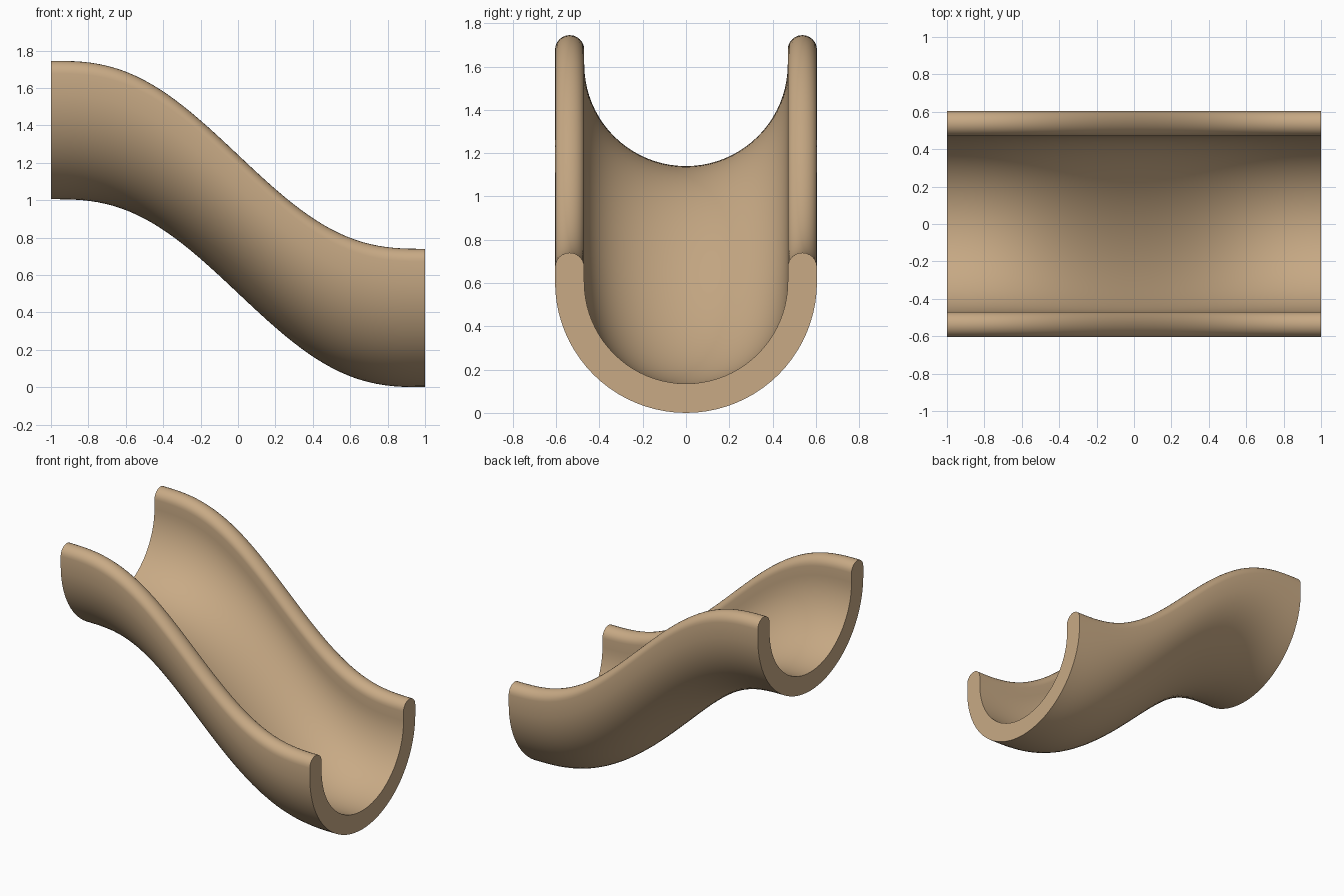
import bpy, bmesh, math

if "Cube" in bpy.data.objects:
    bpy.data.objects.remove(bpy.data.objects["Cube"])

R_OUT, R_IN = 0.605, 0.47        # trough radii
RISE, LIP_Z = 1.005, 0.6725      # height drop along the slide, lip centre height
SEGMENTS = 48

tan = bpy.data.materials.new("tan")
tan.diffuse_color = (0.578, 0.402, 0.235, 1)
tan.use_nodes = True
tan.node_tree.nodes["Principled BSDF"].inputs["Base Color"].default_value = tan.diffuse_color


def arc(cy, cz, r, start, end, n):
    """Points of an arc in the y-z plane, angles in degrees."""
    angles = [math.radians(start + (end - start) * i / n) for i in range(n + 1)]
    return [(cy + r * math.cos(a), cz + r * math.sin(a)) for a in angles]


def drop(x):
    """Height of the slide: level at both ends, steep in the middle."""
    t = (x + 1) / 2
    return RISE * (1 - t ** 3 * (10 - 15 * t + 6 * t * t))


# U-shaped section with rounded lips
mid, lip = (R_OUT + R_IN) / 2, (R_OUT - R_IN) / 2
section = (arc(0, R_OUT, R_OUT, 180, 360, 40)
           + arc(mid, LIP_Z, lip, 0, 180, 12)
           + arc(0, R_OUT, R_IN, 360, 180, 40)
           + arc(-mid, LIP_Z, lip, 0, 180, 12))

# Sweep the upright section along the S-shaped slope
bm = bmesh.new()
rings = []
for i in range(SEGMENTS + 1):
    x = -1 + 2 * i / SEGMENTS
    rings.append([bm.verts.new((x, y, z + drop(x))) for y, z in section])
count = len(section)
for a, b in zip(rings, rings[1:]):
    for j in range(count):
        k = (j + 1) % count
        bm.faces.new((a[j], a[k], b[k], b[j]))

# Flat end caps
bm.faces.new(rings[0])
bm.faces.new(rings[-1])
bmesh.ops.recalc_face_normals(bm, faces=bm.faces)

mesh = bpy.data.meshes.new("slide_trough")
bm.to_mesh(mesh)
bm.free()
mesh.materials.append(tan)
trough = bpy.data.objects.new("slide_trough", mesh)
bpy.context.collection.objects.link(trough)
bpy.context.view_layer.objects.active = trough
trough.select_set(True)
bpy.ops.object.shade_smooth_by_angle(angle=math.radians(35))
